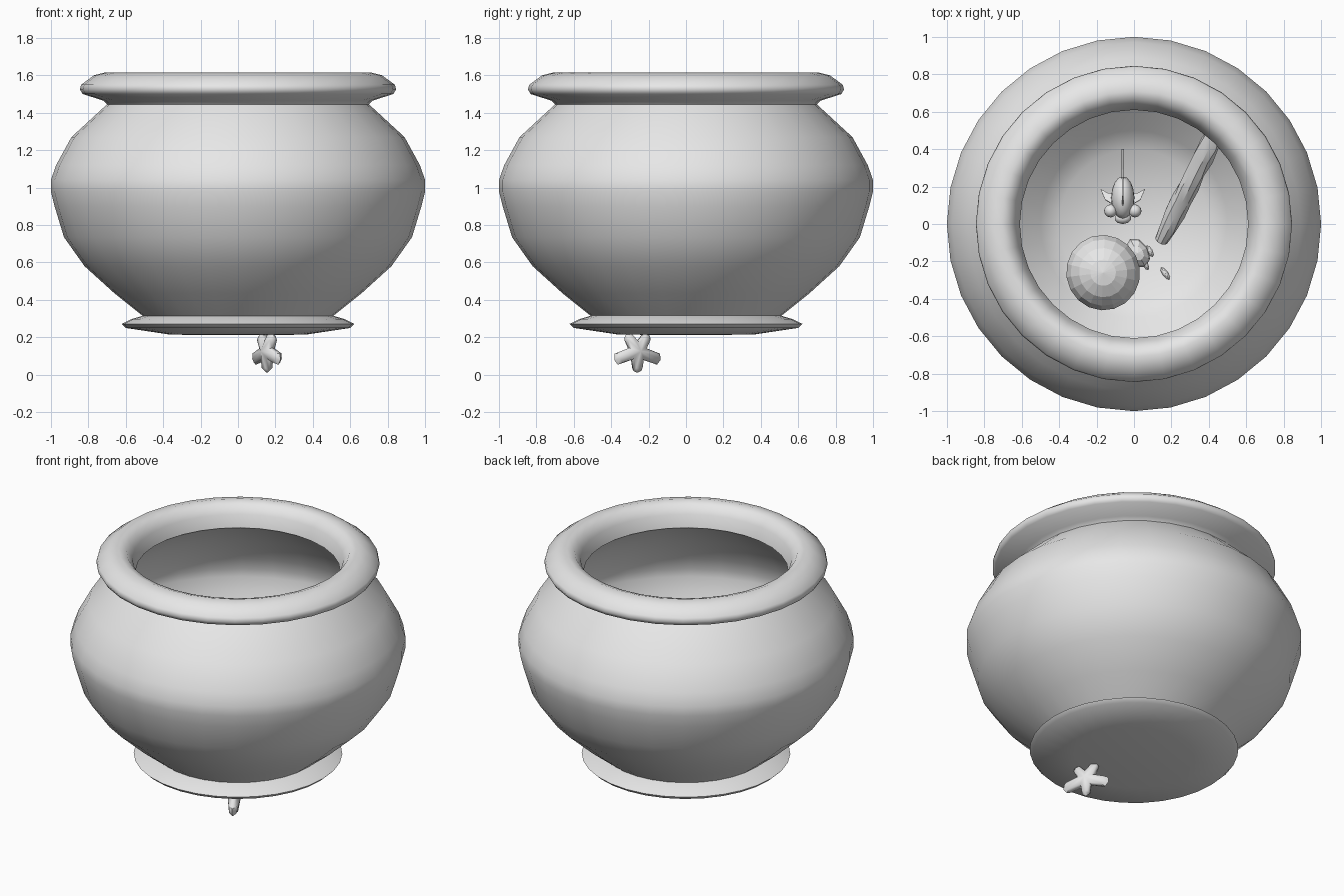
import bpy, bmesh, math, random
from mathutils import Vector, Matrix

random.seed(4)
cube = bpy.data.objects.get("Cube")
if cube:
    bpy.data.objects.remove(cube, do_unlink=True)

grey = bpy.data.materials.new("light grey")
grey.use_nodes = True
colour = (0.8, 0.8, 0.8, 1)
grey.diffuse_color = colour
grey.node_tree.nodes["Principled BSDF"].inputs["Base Color"].default_value = colour


def finish(name, bm, angle=None):
    bmesh.ops.recalc_face_normals(bm, faces=bm.faces)
    mesh = bpy.data.meshes.new(name)
    bm.to_mesh(mesh)
    bm.free()
    mesh.materials.append(grey)
    ob = bpy.data.objects.new(name, mesh)
    bpy.context.collection.objects.link(ob)
    if angle:
        bpy.ops.object.select_all(action="DESELECT")
        ob.select_set(True)
        bpy.context.view_layer.objects.active = ob
        bpy.ops.object.shade_smooth_by_angle(angle=math.radians(angle))
    return ob


def lathe(name, profile, angle, steps=32):
    bm = bmesh.new()
    verts = [bm.verts.new((r, 0, z)) for r, z in profile]
    edges = [bm.edges.new(pair) for pair in zip(verts, verts[1:])]
    bmesh.ops.spin(bm, geom=verts + edges, cent=(0, 0, 0), axis=(0, 0, 1),
                   angle=math.tau, steps=steps)
    bmesh.ops.remove_doubles(bm, verts=bm.verts, dist=0.0005)
    return finish(name, bm, angle)


def ellipsoid(name, centre, size, angle=None, turn=0, u=16, v=10):
    bm = bmesh.new()
    place = (Matrix.Translation(centre) @ Matrix.Rotation(turn, 4, "Z")
             @ Matrix.Diagonal((*size, 1)))
    bmesh.ops.create_uvsphere(bm, u_segments=u, v_segments=v, radius=1, matrix=place)
    return finish(name, bm, angle)


def plate(name, points, thickness):
    bm = bmesh.new()
    face = bm.faces.new([bm.verts.new(p) for p in points])
    face.normal_update()
    shift = face.normal * thickness
    bmesh.ops.translate(bm, verts=bm.verts, vec=-shift / 2)
    grown = bmesh.ops.extrude_face_region(bm, geom=[face], use_keep_orig=True)["geom"]
    bmesh.ops.translate(bm, verts=[g for g in grown if isinstance(g, bmesh.types.BMVert)], vec=shift)
    return finish(name, bm)


# Bowl: foot, belly, rolled lip, then the inner wall and floor
lathe("bowl", [
    (0, 0.212), (0.36, 0.214), (0.6, 0.25), (0.622, 0.272), (0.57, 0.297), (0.51, 0.315),
    (0.66, 0.435), (0.82, 0.58), (0.93, 0.735), (0.98, 0.9), (1, 0.98), (1, 1.04),
    (0.972, 1.12), (0.89, 1.27), (0.70, 1.445), (0.72, 1.465), (0.83, 1.5),
    (0.845, 1.525), (0.838, 1.55), (0.77, 1.6), (0.71, 1.615), (0.665, 1.6),
    (0.63, 1.55), (0.61, 1.47), (0.67, 1.43), (0.865, 1.26), (0.948, 1.11),
    (0.975, 1.03), (0.975, 0.98), (0.955, 0.9), (0.905, 0.745), (0.795, 0.595),
    (0.64, 0.45), (0.5, 0.33), (0.4, 0.245), (0, 0.23)], 60)

# Starfish standing on one arm under the foot
across = Vector((0.5, -0.866, 0))
middle = Vector((0.155, -0.26, 0.125))
up = Vector((0, 0, 1))
outline = []
for i in range(5):
    a = -math.pi / 2 + i * math.tau / 5
    length = 0.15 if i % 5 in (1, 4) else 0.115
    for da, r in ((-0.22, length * 0.94), (0, length), (0.22, length * 0.94),
                  (math.pi / 5, 0.06)):
        r = r if abs(da) < 0.5 else 0.056
        outline.append(middle + across * r * math.cos(a + da) + up * r * math.sin(a + da))
side = across.cross(up)
bm = bmesh.new()
rim = [bm.verts.new(p) for p in outline]
for sign in (-1, 1):
    hub = bm.verts.new(middle + side * 0.04 * sign)
    ring = [bm.verts.new(middle + (p - middle) * 0.84 + side * 0.022 * sign) for p in outline]
    for i in range(len(rim)):
        j = (i + 1) % len(rim)
        bm.faces.new((rim[i], rim[j], ring[j], ring[i]))
        bm.faces.new((ring[i], ring[j], hub))
finish("starfish", bm, 60)

# Small pebble on the floor
ellipsoid("pebble", (0.167, -0.265, 0.24), (0.016, 0.04, 0.02), turn=0.6, u=8, v=6)

# Snail: faceted shell, head and feelers
ellipsoid("snail_shell", (-0.165, -0.26, 0.43), (0.2, 0.205, 0.19), turn=0.3, u=18, v=9)
ellipsoid("snail_head", (0.02, -0.155, 0.33), (0.06, 0.085, 0.07), turn=0.5, u=8, v=6)
ellipsoid("snail_foot", (-0.1, -0.22, 0.27), (0.17, 0.09, 0.045), turn=0.5, u=12, v=6)
for k, (x, y) in enumerate(((0.085, -0.145), (0.06, -0.215))):
    ellipsoid(f"snail_feeler_{k + 1}", (x, y, 0.33), (0.015, 0.035, 0.02), turn=0.5, u=8, v=6)

# Knobbly log leaning on the wall
start, end = Vector((0.145, -0.09, 0.29)), Vector((0.44, 0.5, 0.62))
axis = (end - start).normalized()
wide = axis.cross(up).normalized()
tall = wide.cross(axis)
bm = bmesh.new()
rings = []
for i in range(9):
    centre = start.lerp(end, i / 8)
    rings.append([])
    for j in range(9):
        a = j * math.tau / 9
        r = random.uniform(0.044, 0.06) * (0.75 if i in (0, 8) else 1)
        rings[-1].append(bm.verts.new(centre + r * (wide * math.cos(a) + tall * math.sin(a))))
for low, high in zip(rings, rings[1:]):
    for j in range(9):
        k = (j + 1) % 9
        bm.faces.new((low[j], low[k], high[k], high[j]))
bm.faces.new(rings[0])
bm.faces.new(rings[-1])
finish("log", bm, 30)

# Fish facing the front, with bulging eyes and thin fins
fx, fz = -0.06, 0.6
ellipsoid("fish_body", (fx, 0.14, fz), (0.062, 0.115, 0.085), 60)
ellipsoid("fish_mouth", (fx, 0.03, fz - 0.01), (0.045, 0.03, 0.03), 60, u=10, v=6)
for name, s in (("left", 1), ("right", -1)):
    ellipsoid(f"fish_eye_{name}", (fx + s * 0.065, 0.07, fz + 0.02), (0.035, 0.035, 0.035), 60, u=12, v=8)
    plate(f"fish_side_fin_{name}", [(fx + s * 0.045, 0.1, fz - 0.02), (fx + s * 0.095, 0.13, fz - 0.03),
          (fx + s * 0.118, 0.185, fz - 0.05), (fx + s * 0.08, 0.165, fz - 0.05),
          (fx + s * 0.05, 0.16, fz - 0.03)], 0.01)
plate("fish_tail", [(fx, 0.22, fz - 0.025), (fx, 0.29, fz - 0.05), (fx, 0.4, fz - 0.1),
      (fx, 0.34, fz), (fx, 0.4, fz + 0.1), (fx, 0.29, fz + 0.05), (fx, 0.22, fz + 0.025)], 0.012)
plate("fish_back_fin", [(fx, 0.09, fz + 0.07), (fx, 0.15, fz + 0.14),
      (fx, 0.25, fz + 0.13), (fx, 0.22, fz + 0.05)], 0.01)
